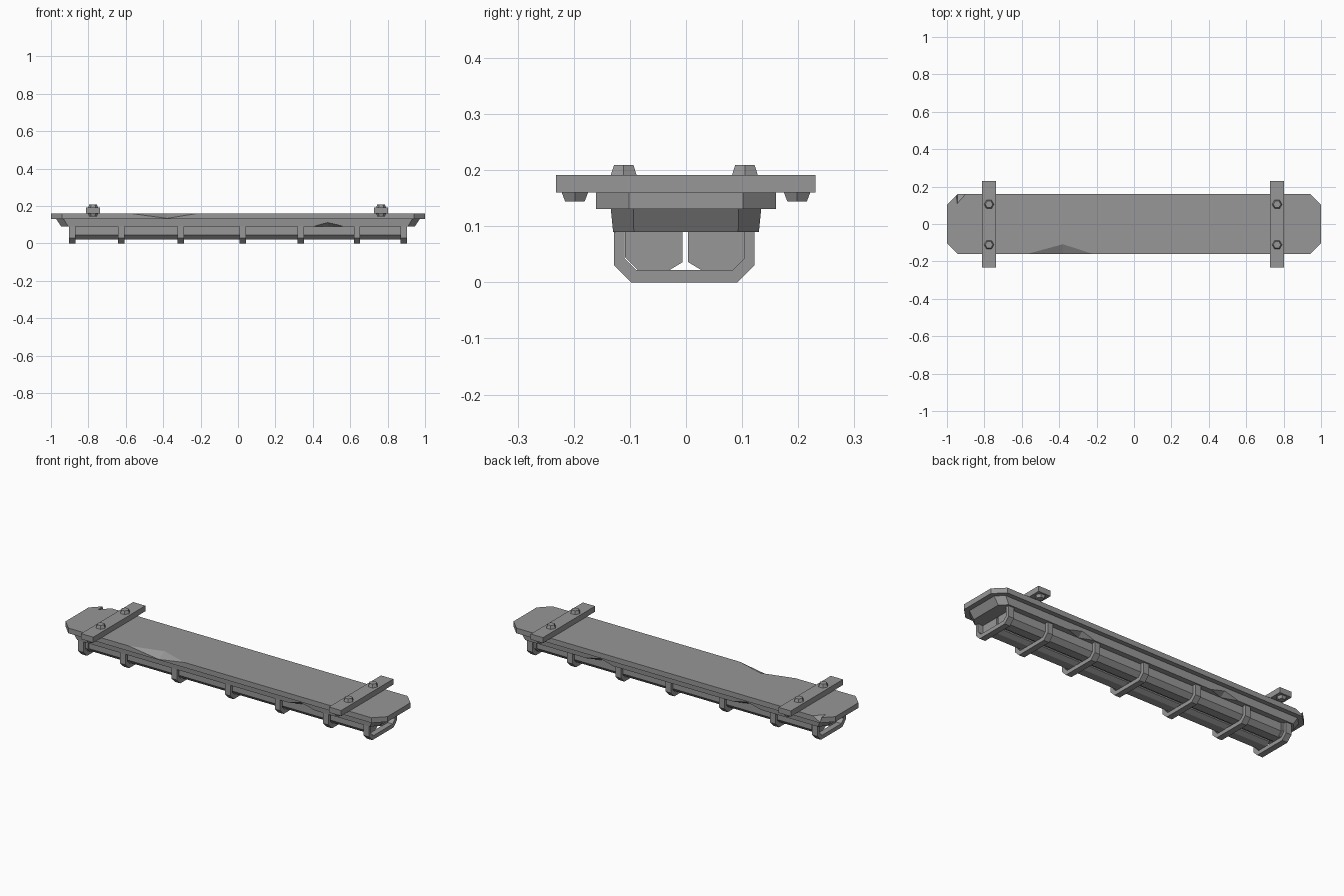
import bpy, bmesh, math
from mathutils import Matrix

if "Cube" in bpy.data.objects:
    bpy.data.objects.remove(bpy.data.objects["Cube"])

# Dark grey painted metal
metal = bpy.data.materials.new("dark_metal")
metal.diffuse_color = (0.31, 0.31, 0.31, 1)
metal.use_nodes = True
metal.node_tree.nodes["Principled BSDF"].inputs["Base Color"].default_value = metal.diffuse_color


def finish(name, bm):
    bmesh.ops.recalc_face_normals(bm, faces=bm.faces)
    me = bpy.data.meshes.new(name)
    bm.to_mesh(me)
    bm.free()
    me.materials.append(metal)
    ob = bpy.data.objects.new(name, me)
    bpy.context.collection.objects.link(ob)
    return ob


def loft(name, a, b):
    """Solid between two matching point loops."""
    bm = bmesh.new()
    va = [bm.verts.new(p) for p in a]
    vb = [bm.verts.new(p) for p in b]
    n = len(a)
    bm.faces.new(va)
    bm.faces.new(vb[::-1])
    for i in range(n):
        bm.faces.new((va[i], va[(i + 1) % n], vb[(i + 1) % n], vb[i]))
    return finish(name, bm)


def slab_loop(x, y, c, z):
    """Rectangle with cut corners at height z."""
    return [(x - c, -y, z), (x, -y + c, z), (x, y - c, z), (x - c, y, z),
            (-x + c, y, z), (-x, y - c, z), (-x, -y + c, z), (-x + c, -y, z)]


def along_x(name, profile, x0, x1):
    """Extrude a y-z profile along x."""
    return loft(name, [(x0, y, z) for y, z in profile], [(x1, y, z) for y, z in profile])


def edge_chip(target, x0, xm, x1, y, yin, z, zin):
    """Cut a triangular dent on a long edge at (y, z), reaching in to yin and zin."""
    sy, sz = math.copysign(0.1, y), math.copysign(0.1, z - zin)
    bm = bmesh.new()
    for p in [(x0, y, z), (x1, y, z), (xm, yin, z), (xm, y, zin), (xm, y + sy, z + sz)]:
        bm.verts.new(p)
    bmesh.ops.convex_hull(bm, input=bm.verts)
    cutter = finish("chip_cutter", bm)
    cutter.hide_render = True
    mod = target.modifiers.new("chip", 'BOOLEAN')
    mod.operation = 'DIFFERENCE'
    mod.solver = 'EXACT'
    mod.object = cutter
    bpy.context.view_layer.objects.active = target
    bpy.ops.object.modifier_apply(modifier=mod.name)
    bpy.data.objects.remove(cutter)


def bolt(name, x, y, z, r0, r1, h):
    """Tapered hexagonal bolt head, points along x."""
    bm = bmesh.new()
    bmesh.ops.create_cone(bm, cap_ends=True, segments=6, radius1=r0, radius2=r1, depth=h,
                          matrix=Matrix.Translation((x, y, z + h / 2))
                          @ Matrix.Rotation(math.pi / 2, 4, 'Z'))
    return finish(name, bm)


# Mounting plate with worn edges
plate = loft("mounting_plate", slab_loop(1.0, 0.16, 0.058, 0.131),
             slab_loop(1.0, 0.16, 0.058, 0.16))
edge_chip(plate, -0.57, -0.38, -0.22, -0.16, -0.108, 0.16, 0.134)
edge_chip(plate, -0.95, -0.945, -0.9, 0.16, 0.11, 0.16, 0.135)

# Tapered housing under the plate
housing = loft("housing", slab_loop(0.945, 0.13, 0.037, 0.09),
               slab_loop(0.972, 0.134, 0.04, 0.131))
edge_chip(housing, 0.4, 0.48, 0.57, -0.131, -0.1, 0.09, 0.113)
edge_chip(housing, 0.36, 0.44, 0.53, 0.131, 0.1, 0.09, 0.113)
edge_chip(housing, -0.56, -0.47, -0.38, 0.131, 0.1, 0.09, 0.113)

# Pair of faceted lamp tubes with end sockets reaching the outer hoops
YC = -0.001
for side, s in (("left", -1), ("right", 1)):
    def section(out):
        pts = [(0.005, 0.095), (0.005, 0.036), (0.03, 0.021), (out - 0.024, 0.021),
               (out, 0.045), (out, 0.095)]
        return [(YC + s * y, z) for y, z in pts]
    along_x(side + "_lamp_tube", section(0.1), -0.856, 0.856)
    for end, e in (("near", -1), ("far", 1)):
        along_x(f"{side}_{end}_socket", section(0.108), e * 0.856, e * 0.872)

# Guard hoops
hoop = [(-0.125, 0.092), (-0.125, 0.03), (-0.095, 0), (0.095, 0), (0.125, 0.03),
        (0.125, 0.092), (0.107, 0.092), (0.107, 0.043), (0.086, 0.022),
        (-0.086, 0.022), (-0.107, 0.043), (-0.107, 0.092)]
for i, x in enumerate((-0.886, -0.625, -0.307, 0.025, 0.335, 0.636, 0.886)):
    along_x(f"guard_hoop_{i + 1}", [(y - 0.003, z) for y, z in hoop], x - 0.017, x + 0.017)

# Mounting straps with bolts on top and at the overhanging ends
for side, x in (("left", -0.775), ("right", 0.765)):
    w = 0.038
    rect = [(-w, -0.232), (w, -0.232), (w, 0.231), (-w, 0.231)]
    loft(side + "_strap", [(x + a, b, 0.16) for a, b in rect],
         [(x + a, b, 0.191) for a, b in rect])
    for y in (-0.111, 0.105):
        bolt(side + "_strap_bolt", x, y, 0.19, 0.027, 0.02, 0.019)
    for y in (-0.198, 0.198):
        bolt(side + "_end_bolt", x, y, 0.144, 0.02, 0.028, 0.018)
